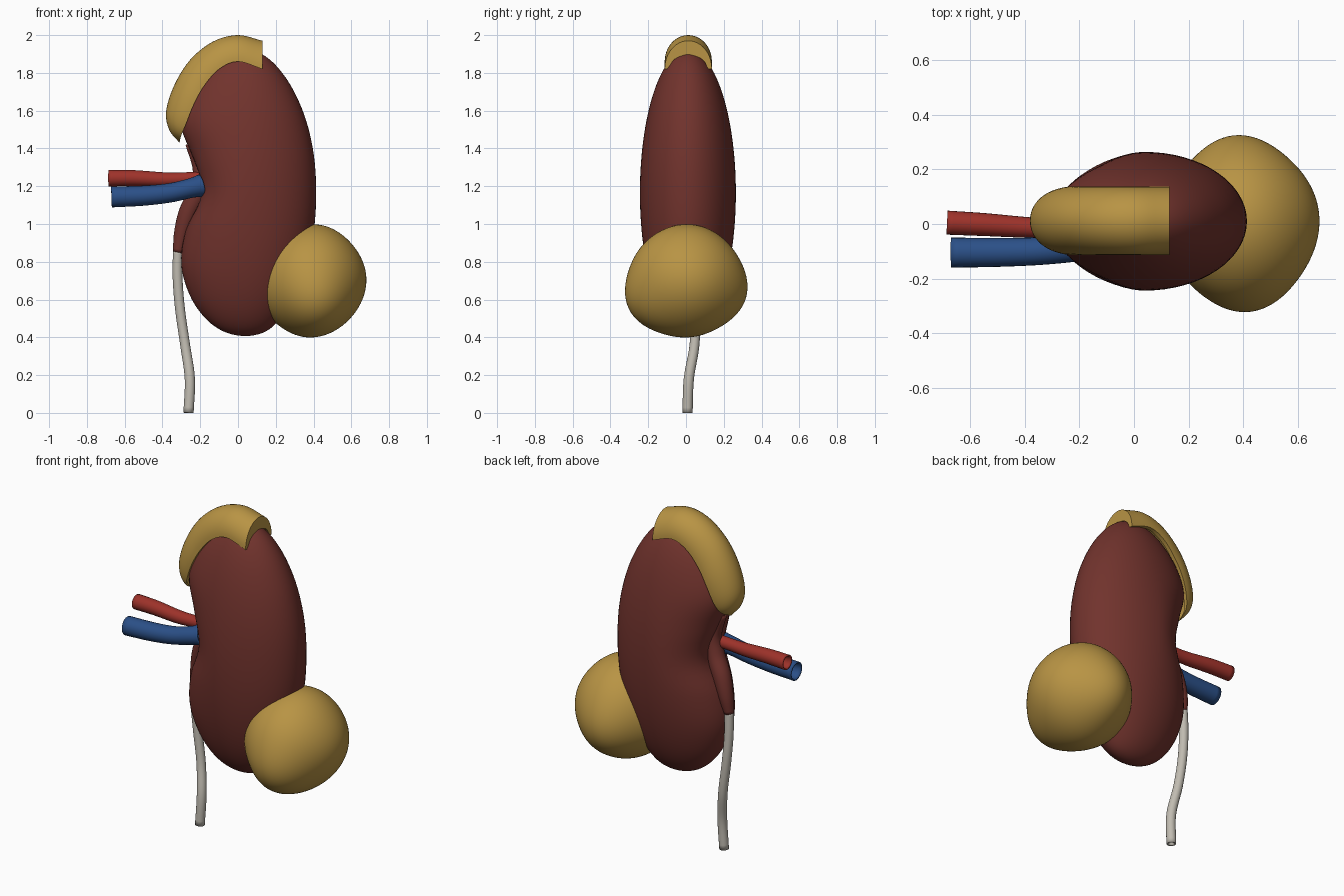
import bpy
import bmesh
from math import sin, cos, pi, exp
from mathutils import Vector

cube = bpy.data.objects.get("Cube")
if cube:
    bpy.data.objects.remove(cube, do_unlink=True)


def material(name, rgb):
    m = bpy.data.materials.new(name)
    m.use_nodes = True
    m.diffuse_color = (*rgb, 1)
    m.node_tree.nodes["Principled BSDF"].inputs["Base Color"].default_value = (*rgb, 1)
    return m


maroon = material("maroon", (0.165, 0.033, 0.026))
ochre = material("ochre", (0.48, 0.295, 0.058))
red = material("red", (0.34, 0.032, 0.023))
blue = material("blue", (0.024, 0.08, 0.245))
ivory = material("ivory", (0.53, 0.50, 0.44))


def finish(bm, name, mat, wall=0):
    """Turn a bmesh into a smooth-shaded object, optionally with a wall."""
    bmesh.ops.recalc_face_normals(bm, faces=bm.faces)
    mesh = bpy.data.meshes.new(name)
    bm.to_mesh(mesh)
    bm.free()
    mesh.materials.append(mat)
    obj = bpy.data.objects.new(name, mesh)
    bpy.context.collection.objects.link(obj)
    if wall:
        solid = obj.modifiers.new("wall", "SOLIDIFY")
        solid.thickness = wall
        solid.offset = -1
    bpy.ops.object.select_all(action="DESELECT")
    obj.select_set(True)
    bpy.context.view_layer.objects.active = obj
    bpy.ops.object.shade_smooth_by_angle(angle=0.9)


def spline(points, steps):
    """Catmull-Rom samples through tuples of any length."""
    pts = [Vector(p) for p in points]
    pts = [pts[0] * 2 - pts[1]] + pts + [pts[-1] * 2 - pts[-2]]
    out = []
    for a, b, c, d in zip(pts, pts[1:], pts[2:], pts[3:]):
        for i in range(steps):
            t = i / steps
            out.append(b + (c - a) * (t / 2) + (a * 2 - b * 5 + c * 4 - d) * (t * t / 2)
                       + (b * 3 - a - c * 3 + d) * (t ** 3 / 2))
    return out + [pts[-2]]


def loft(rings):
    """Skin closed rings; rings shrunk to a point are merged."""
    bm = bmesh.new()
    rows = [[bm.verts.new(p) for p in ring] for ring in rings]
    n = len(rows[0])
    for low, high in zip(rows, rows[1:]):
        for i in range(n):
            j = (i + 1) % n
            bm.faces.new((low[i], low[j], high[j], high[i]))
    bmesh.ops.remove_doubles(bm, verts=bm.verts, dist=0.0002)
    return bm


def tube(name, mat, points, wall):
    """Round tube through (x, y, z, radius) points, open at the ends."""
    path = spline(points, 6)
    rings = []
    for i, p in enumerate(path):
        along = (path[min(i + 1, len(path) - 1)] - path[max(i - 1, 0)]).xyz.normalized()
        side = along.cross(Vector((0, 1, 0))).normalized()
        up = along.cross(side)
        rings.append([p.xyz + (side * cos(a) + up * sin(a)) * p.w
                      for a in (2 * pi * k / 24 for k in range(24))])
    finish(loft(rings), name, mat, wall)


# Kidney body: left and right edges at even angles from bottom to top
edges = [(0.04, 0.04), (-0.08, 0.15), (-0.18, 0.23), (-0.258, 0.308), (-0.30, 0.364),
         (-0.28, 0.402), (-0.215, 0.414), (-0.255, 0.402), (-0.305, 0.362), (-0.255, 0.297),
         (-0.16, 0.217), (-0.05, 0.13), (0.04, 0.04)]
samples = spline(edges, 5)
rings = []
for i, (left, right) in enumerate(samples):
    t = pi * i / (len(samples) - 1)
    z = 1.165 - 0.758 * cos(t)
    ring = []
    for k in range(64):
        a = 2 * pi * k / 64
        reach = right - 0.04 if cos(a) > 0 else 0.04 - left
        x, y = 0.04 + reach * cos(a), 0.254 * sin(t) * sin(a)
        if cos(a) < 0:  # hollow of the hilum
            x += 0.03 * exp(-((z - 1.2) / 0.17) ** 2 - (y / 0.08) ** 2)
        ring.append((x, y + 0.01, z))
    rings.append(ring)
finish(loft(rings), "kidney_body", maroon)

# Adrenal cap: thick arch given by outer edge, inner edge and half width
arch = [(0.13, 1.97, 0.13, 1.82, 0.125), (0.0, 2.0, 0.0, 1.86, 0.125),
        (-0.13, 1.967, -0.10, 1.82, 0.125), (-0.25, 1.873, -0.18, 1.73, 0.125),
        (-0.335, 1.74, -0.235, 1.63, 0.125), (-0.38, 1.60, -0.275, 1.53, 0.11),
        (-0.365, 1.50, -0.30, 1.47, 0.075), (-0.31, 1.43, -0.31, 1.43, 0.0)]
angles = [pi * (k / 24 - 0.5) for k in range(25)]
section = [(sin(a), cos(a)) for a in angles]
section += [(0.8 * sin(a), 0.5 * cos(a)) for a in reversed(angles)]
rings = [[(ix + (ox - ix) * v, 0.012 + width * u, iz + (oz - iz) * v) for u, v in section]
         for ox, oz, ix, iz, width in spline(arch, 5)]
bm = loft(rings)
bmesh.ops.holes_fill(bm, edges=[e for e in bm.edges if e.is_boundary])
finish(bm, "adrenal_cap", ochre)

# Tumour: rounded mass with a few soft lumps
bumps = [((0.1, -0.85, -0.5), 0.13), ((-0.1, 0.9, -0.3), 0.10), ((1, 0.15, 0.05), 0.05),
         ((0.1, 0.1, 1), 0.03), ((-0.25, 0.0, -1), 0.04), ((-1, 0.0, -0.3), 0.09)]
bm = bmesh.new()
bmesh.ops.create_icosphere(bm, subdivisions=5, radius=1)
for v in bm.verts:
    d = v.co.normalized()
    r = 1 + sum(h * max(0, d.dot(Vector(n).normalized())) ** 6 for n, h in bumps)
    v.co = Vector((0.395 + 0.272 * d.x * r, 0.302 * d.y * r, 0.70 + 0.29 * d.z * r))
finish(bm, "tumour", ochre)

# Vessels and drainage
tube("renal_artery", red, [(-0.685, 0.005, 1.243, 0.044), (-0.55, -0.002, 1.243, 0.042),
                           (-0.40, -0.012, 1.236, 0.038), (-0.30, -0.015, 1.238, 0.035),
                           (-0.16, -0.015, 1.245, 0.035)], 0.008)
tube("renal_vein", blue, [(-0.67, -0.105, 1.143, 0.055), (-0.50, -0.104, 1.15, 0.053),
                          (-0.36, -0.10, 1.165, 0.051), (-0.25, -0.09, 1.19, 0.052),
                          (-0.195, -0.075, 1.203, 0.06)], 0.008)
tube("renal_pelvis", maroon, [(-0.318, 0.04, 0.85, 0.027), (-0.297, 0.04, 0.95, 0.042),
                              (-0.262, 0.03, 1.06, 0.052), (-0.21, 0.015, 1.17, 0.052),
                              (-0.195, 0.01, 1.29, 0.045), (-0.25, 0.01, 1.43, 0.03)], 0.008)
tube("ureter", ivory, [(-0.262, 0.008, 0, 0.027), (-0.255, 0.015, 0.18, 0.027),
                       (-0.28, 0.045, 0.36, 0.026), (-0.307, 0.05, 0.55, 0.026),
                       (-0.32, 0.045, 0.72, 0.026), (-0.318, 0.04, 0.865, 0.026)], 0.009)
